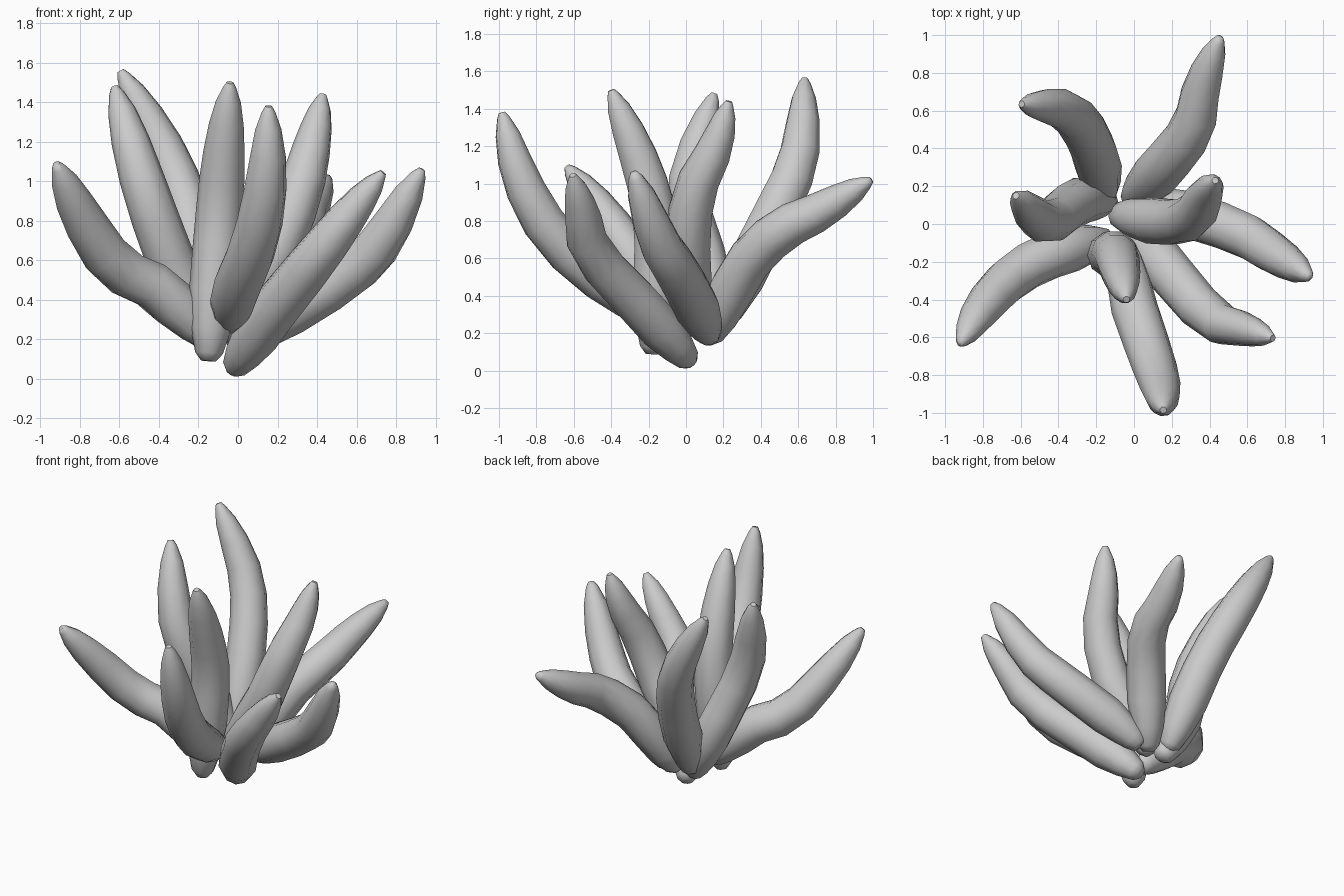
import bpy, bmesh, math
from mathutils import Vector

if "Cube" in bpy.data.objects:
    bpy.data.objects.remove(bpy.data.objects["Cube"])

SIDES = 10
RINGS = 12

# Guide points per finger, base to tip
PATHS = [
    [(-.02, .12, .16), (.16, .31, .55), (.31, .51, .75), (.36, .73, .86), (.455, .99, 1.02)],
    [(-.15, .15, .2), (-.23, .43, .75), (-.36, .6, 1.13), (-.595, .635, 1.56)],
    [(-.13, .12, .15), (-.3, .12, .5), (-.47, .01, .96), (-.625, .15, 1.48)],
    [(-.1, .05, .2), (.17, .01, .6), (.31, .04, .94), (.38, .16, 1.2), (.43, .23, 1.44)],
    [(.05, .13, .17), (.22, .07, .31), (.55, -.04, .52), (.73, -.15, .7), (.93, -.28, 1.06)],
    [(-.03, .03, .04), (.16, -.22, .32), (.41, -.5, .63), (.58, -.555, .85), (.735, -.605, 1.045)],
    [(-.05, -.1, .27), (-.01, -.4, .45), (.09, -.7, .71), (.145, -.88, 1.02), (.155, -.985, 1.38)],
    [(-.15, -.18, .09), (-.1, -.16, .75), (-.075, -.24, 1.1), (-.04, -.4, 1.5)],
    [(-.13, -.08, .18), (-.4, -.15, .45), (-.62, -.26, .57), (-.79, -.43, .82), (-.92, -.635, 1.09)],
]


def radius_at(t):
    # rounded base, full middle, tapered tip
    base = min(1, .3 + .7 * math.sqrt(t / .2))
    return max(.018, .125 * base * math.sqrt(max(0, 1 - t ** 4)))


def spline(path, s):
    # smooth curve through the guide points
    p = [Vector(c) for c in path]
    p = [2 * p[0] - p[1]] + p + [2 * p[-1] - p[-2]]
    i = min(int(s), len(path) - 2)
    f = s - i
    a, b, c, d = p[i:i + 4]
    return .5 * (2 * b + (c - a) * f + (2 * a - 5 * b + 4 * c - d) * f ** 2 + (3 * b - a - 3 * c + d) * f ** 3)


def finger(name, path):
    # rings crowd together toward both ends
    stations = [(1 - math.cos(math.pi * i / (RINGS - 1))) / 2 * (len(path) - 1) for i in range(RINGS)]
    pts = [spline(path, s) for s in stations]
    dist = [0]
    for p, q in zip(pts, pts[1:]):
        dist.append(dist[-1] + (q - p).length)
    bm = bmesh.new()
    rings = []
    u = Vector((1, 0, 0))
    for i, p in enumerate(pts):
        t = (pts[min(i + 1, len(pts) - 1)] - pts[max(i - 1, 0)]).normalized()
        u = (u - t * u.dot(t)).normalized()
        v = t.cross(u)
        r = radius_at(dist[i] / dist[-1])
        angles = [k * math.tau / SIDES for k in range(SIDES)]
        rings.append([bm.verts.new(p + r * (math.cos(a) * u + math.sin(a) * v)) for a in angles])
    for lo, hi in zip(rings, rings[1:]):
        for k in range(SIDES):
            n = (k + 1) % SIDES
            bm.faces.new((lo[k], lo[n], hi[n], hi[k]))
    # closed ends
    bm.faces.new(rings[0][::-1])
    bm.faces.new(rings[-1])
    me = bpy.data.meshes.new(name)
    bm.to_mesh(me)
    bm.free()
    ob = bpy.data.objects.new(name, me)
    bpy.context.collection.objects.link(ob)
    bpy.context.view_layer.objects.active = ob
    ob.select_set(True)
    bpy.ops.object.shade_smooth_by_angle(angle=math.radians(60))
    ob.select_set(False)


# Cluster of bent fingers fanning out from the base
for i, path in enumerate(PATHS):
    finger(f"coral_finger_{i + 1}", path)
